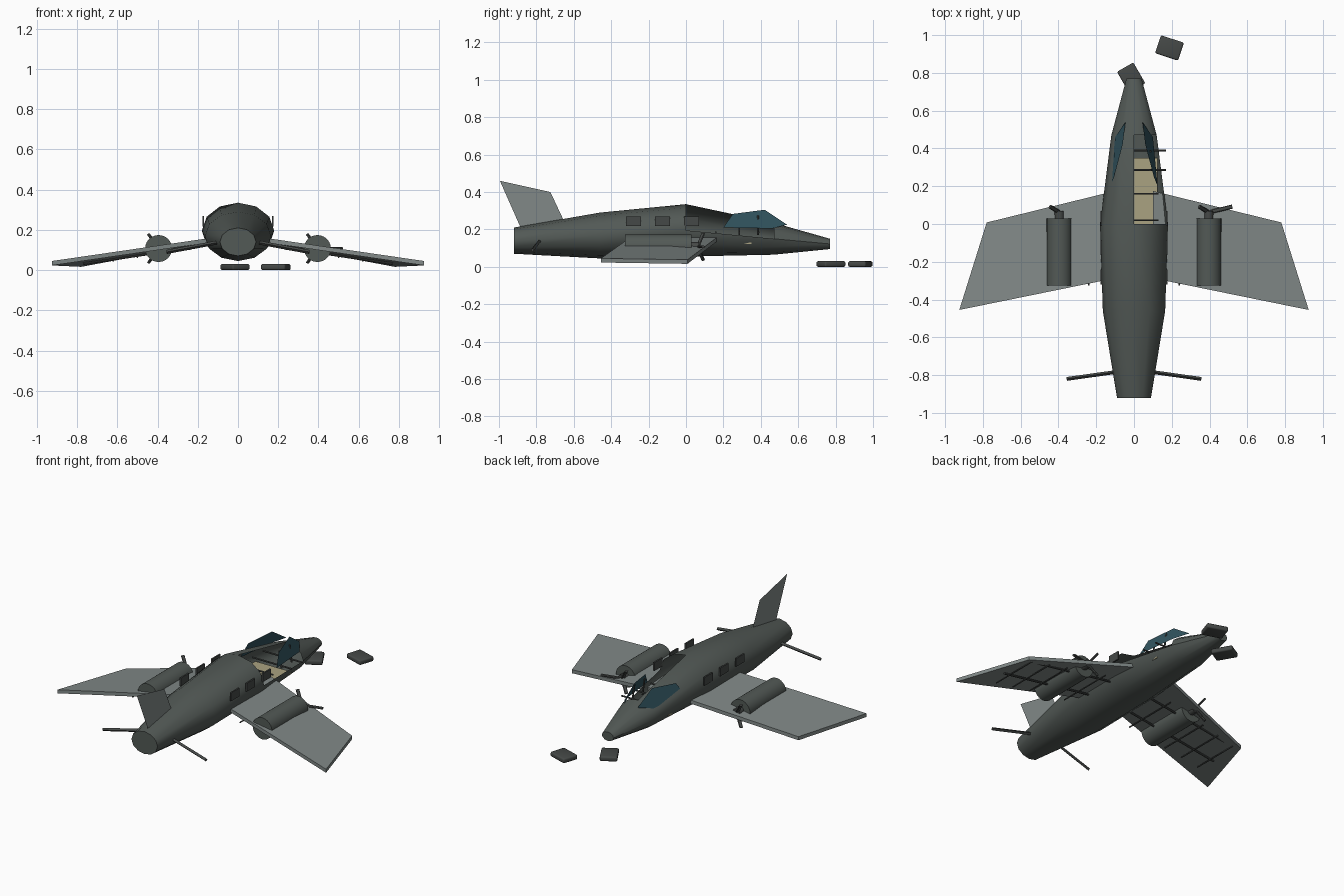
import bpy, bmesh, math
from mathutils import Vector, Matrix

if "Cube" in bpy.data.objects:
    bpy.data.objects.remove(bpy.data.objects["Cube"])


def material(name, r, g, b):
    m = bpy.data.materials.new(name)
    m.use_nodes = True
    m.diffuse_color = (r, g, b, 1)
    bsdf = m.node_tree.nodes["Principled BSDF"]
    bsdf.inputs["Base Color"].default_value = (r, g, b, 1)
    bsdf.inputs["Roughness"].default_value = 0.7
    return m


HULL = material("hull grey", .085, .1, .092)
WING = material("wing grey", .22, .25, .245)
DARK = material("dark metal", .06, .066, .063)
TAN = material("cabin tan", .4, .36, .22)
GLASS = material("glass teal", .03, .085, .11)


def finish(name, bm, mat, smooth=False):
    bmesh.ops.recalc_face_normals(bm, faces=bm.faces)
    mesh = bpy.data.meshes.new(name)
    bm.to_mesh(mesh)
    bm.free()
    ob = bpy.data.objects.new(name, mesh)
    bpy.context.collection.objects.link(ob)
    mesh.materials.append(mat)
    if smooth:
        bpy.ops.object.select_all(action="DESELECT")
        ob.select_set(True)
        bpy.context.view_layer.objects.active = ob
        bpy.ops.object.shade_smooth_by_angle(angle=math.radians(40))
    return ob


def plate(name, points, mat, drop=0):
    """Flat polygon, thickened downwards when drop is given."""
    bm = bmesh.new()
    top = bm.faces.new([bm.verts.new(p) for p in points])
    if drop:
        out = bmesh.ops.extrude_face_region(bm, geom=[top], use_keep_orig=True)
        low = [v for v in out["geom"] if isinstance(v, bmesh.types.BMVert)]
        bmesh.ops.translate(bm, verts=low, vec=(0, 0, -drop))
    return finish(name, bm, mat)


def box(name, centre, size, mat, turn=0, bevel=0):
    bm = bmesh.new()
    bmesh.ops.create_cube(bm, size=1)
    bmesh.ops.scale(bm, verts=bm.verts, vec=size)
    if bevel:
        bmesh.ops.bevel(bm, geom=bm.edges[:], offset=bevel, segments=3,
                        profile=.5, affect="EDGES")
    place = Matrix.Translation(centre) @ Matrix.Rotation(math.radians(turn), 4, "Z")
    bmesh.ops.transform(bm, matrix=place, verts=bm.verts)
    return finish(name, bm, mat, bevel > 0)


def rod(name, a, b, radius, mat, sides=8, flat=1):
    """Cylinder between two points; flat squeezes its section."""
    a, b = Vector(a), Vector(b)
    bm = bmesh.new()
    bmesh.ops.create_cone(bm, cap_ends=True, segments=sides, radius1=radius,
                          radius2=radius, depth=(b - a).length)
    bmesh.ops.scale(bm, verts=bm.verts, vec=(1, flat, 1))
    spin = (b - a).to_track_quat("Z", "Y").to_matrix().to_4x4()
    bmesh.ops.transform(bm, matrix=Matrix.Translation((a + b) / 2) @ spin, verts=bm.verts)
    return finish(name, bm, mat, sides > 4)


# Fuselage: y, half width, top, bottom of each section
SECTIONS = [(-.92, .09, .21, .07), (-.46, .165, .29, .045), (0, .18, .335, .055),
            (.47, .12, .235, .065), (.77, .04, .15, .095)]
SIDES = 12
bm = bmesh.new()
rings = []
for y, rx, top, low in SECTIONS:
    ring = []
    for i in range(SIDES):
        t = math.tau * i / SIDES
        z = (top + low) / 2 + (top - low) / 2 * math.sin(t)
        ring.append(bm.verts.new((rx * math.cos(t), y, z)))
    rings.append(ring)
for s in range(len(rings) - 1):
    for i in range(SIDES):
        if s == 2 and i < SIDES // 4:
            continue  # torn open cabin quarter
        j = (i + 1) % SIDES
        bm.faces.new((rings[s][i], rings[s][j], rings[s + 1][j], rings[s + 1][i]))
bm.faces.new(rings[0])
bm.faces.new(rings[-1])
finish("fuselage", bm, HULL, True)

# Cabin floor and the exposed frame
box("cabin_floor", (0, .175, .125), (.25, .35, .008), TAN)
for n, y in enumerate((.02, .16, .285, .39)):
    reach = .13 if n < 2 else .17
    rod(f"cabin_frame_{n}", (-.1, y, .185), (reach, y, .185), .005, DARK)
for n, y in enumerate((.285, .385)):
    rod(f"cockpit_post_{n}", (.1, y, .17), (.085, y, .275), .005, DARK)

# Tail fin
plate("tail_fin", [(0, -.88, .2), (0, -.995, .46), (0, -.725, .4), (0, -.65, .24)], WING)


def wing_under(x):
    return .133 - .15 * (x - .17)


for s, side in ((1, "left"), (-1, "right")):
    # Wing
    plate(f"{side}_wing", [(s * .1, .175, .165), (s * .78, .008, .038),
                           (s * .925, -.455, .045), (s * .1, -.287, .165)], WING, .022)
    # Ribs and spars under the wing
    for n, x in enumerate((.24, .5, .62, .74)):
        z = wing_under(x) - .02
        rod(f"{side}_wing_rib_{n}", (s * x, -.325, z), (s * x, .06 - .1 * x, z), .004, DARK)
    for n, y in enumerate((-.22, -.03)):
        rod(f"{side}_wing_spar_{n}", (s * .15, y, wing_under(.15) - .012),
            (s * .77, y, wing_under(.77) - .012), .006, DARK)

    # Engine, hub and bent propeller blades
    cx, cz = s * .395, .107
    rod(f"{side}_engine", (cx, -.325, cz), (cx, .03, cz), .067, HULL, 24)
    rod(f"{side}_propeller_hub", (cx, .03, cz), (cx, .07, cz), .025, DARK, 16)
    for n in range(3):
        t = math.tau * n / 3
        if n == 0 and s < 0:
            continue  # missing blade
        length = .125 if n == 0 else .1
        tip = (cx + length * math.cos(t), .092, cz + length * .82 * math.sin(t))
        rod(f"{side}_propeller_blade_{n}", (cx, .062, cz), tip, .011, DARK, 8, .6)

    # Drooping stabiliser
    rod(f"{side}_stabiliser", (s * .07, -.78, .143), (s * .355, -.82, .09), .01, DARK, 4)

    # Cabin windows standing proud of the skin
    for n, y in enumerate((-.28, -.125, .03)):
        box(f"{side}_window_{n}", (s * .173, y, .243), (.009, .08, .052), DARK)

    # Windscreen panel leaning inwards
    plate(f"{side}_windscreen", [(s * .125, .2, .21), (s * .105, .25, .283),
                                 (s * .06, .42, .305), (s * .045, .54, .225),
                                 (s * .1, .46, .205)], GLASS)

# Loose seat cushions on the ground
box("loose_cushion_left", (.188, .932, .015), (.128, .1, .03), DARK, -18, .009)
box("loose_cushion_right", (-.015, .775, .015), (.128, .1, .03), DARK, -60, .009)
